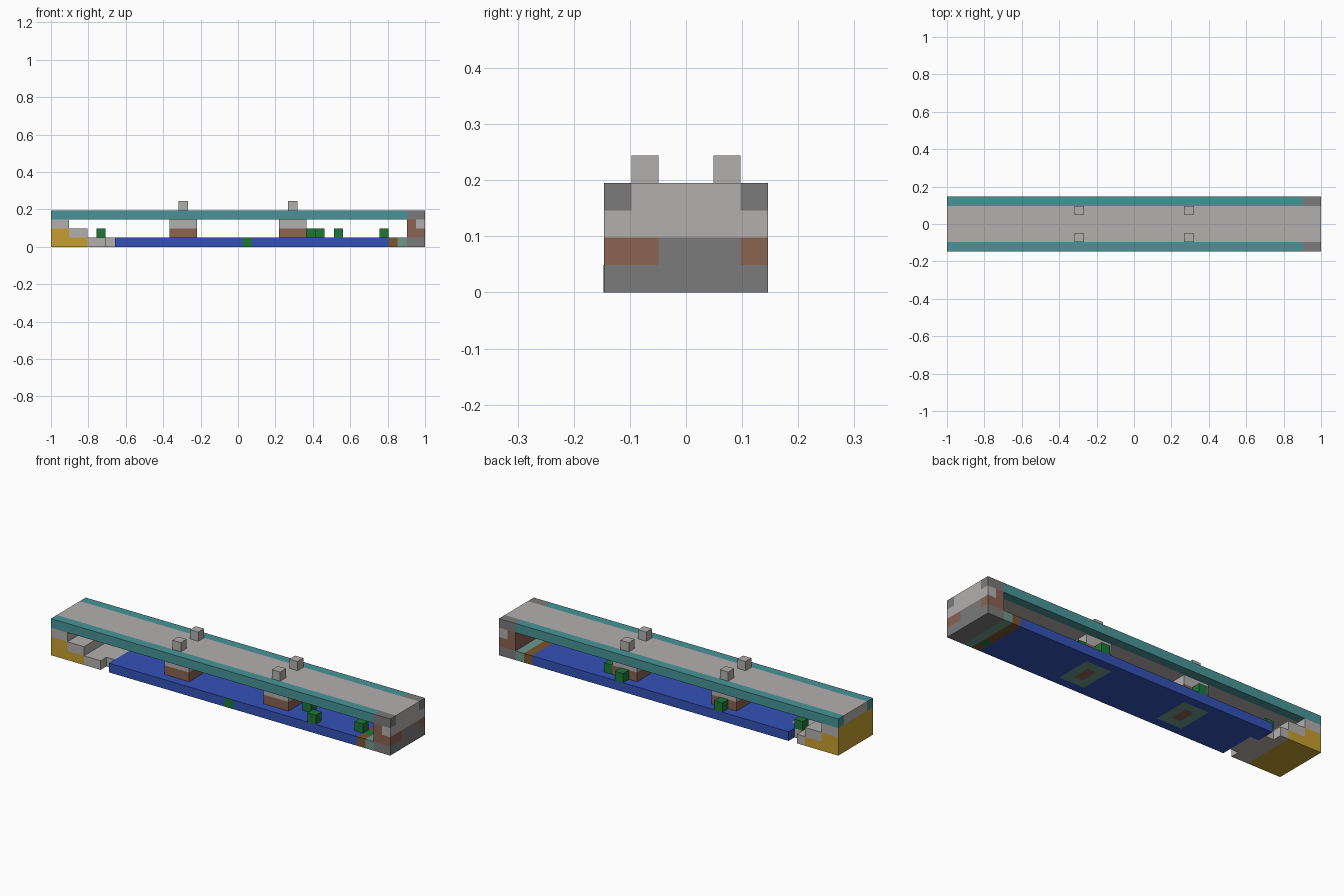
import bpy, bmesh, math
from mathutils import Vector

if "Cube" in bpy.data.objects:
    bpy.data.objects.remove(bpy.data.objects["Cube"], do_unlink=True)

U = 2 / 41          # block size: 41 long, 6 wide, 5 high


def linear(c):
    return c / 12.92 if c <= 0.04045 else ((c + 0.055) / 1.055) ** 2.4


COLOURS = {
    "light_stone": (0.70, 0.69, 0.68),
    "dark_stone": (0.48, 0.48, 0.48),
    "teal_edge": (0.28, 0.58, 0.59),
    "sand": (0.77, 0.62, 0.19),
    "water_blue": (0.20, 0.32, 0.71),
    "red_brown": (0.54, 0.39, 0.32),
    "earth_brown": (0.48, 0.33, 0.18),
    "sage": (0.43, 0.60, 0.54),
    "leaf_green": (0.11, 0.47, 0.21),
}
NAMES = list(COLOURS)
MATS = []
for mat_name, rgb in COLOURS.items():
    m = bpy.data.materials.new(mat_name)
    m.use_nodes = True
    col = tuple(linear(c) for c in rgb) + (1,)
    m.diffuse_color = col
    bsdf = next(n for n in m.node_tree.nodes if n.type == "BSDF_PRINCIPLED")
    bsdf.inputs["Base Color"].default_value = col
    bsdf.inputs["Roughness"].default_value = 0.8
    MATS.append(m)

DIRS = [Vector(d) for d in ((1, 0, 0), (-1, 0, 0), (0, 1, 0),
                            (0, -1, 0), (0, 0, 1), (0, 0, -1))]


def blocks(name, xs, ys, zs, rule):
    """Outer shell of a block volume; rule(i, j, k, normal) gives a colour or None."""
    bm = bmesh.new()
    up = Vector((0, 0, 1))
    cells = {(i, j, k) for i in range(*xs) for j in range(*ys) for k in range(*zs)
             if rule(i, j, k, up)}
    for cell in sorted(cells):
        for n in DIRS:
            if tuple(int(c + d) for c, d in zip(cell, n)) in cells:
                continue
            a = Vector((n.y, n.z, n.x))
            b = n.cross(a)
            mid = Vector(cell) + Vector((0.5, 0.5, 0.5)) + n / 2
            corners = [mid + (a * s + b * t) / 2
                       for s, t in ((-1, -1), (1, -1), (1, 1), (-1, 1))]
            f = bm.faces.new([bm.verts.new((p.x * U - 1, (p.y - 3) * U, p.z * U))
                              for p in corners])
            f.material_index = NAMES.index(rule(*cell, n))
    # Weld and merge flat areas of one colour
    bmesh.ops.remove_doubles(bm, verts=bm.verts[:], dist=U / 100)
    bmesh.ops.dissolve_limit(bm, angle_limit=math.radians(1), verts=bm.verts[:],
                             edges=bm.edges[:], delimit={"MATERIAL"})
    me = bpy.data.meshes.new(name)
    bm.to_mesh(me)
    bm.free()
    for m in MATS:
        me.materials.append(m)
    ob = bpy.data.objects.new(name, me)
    bpy.context.collection.objects.link(ob)
    return ob


def block(name, i, j, k, colour):
    return blocks(name, (i, i + 1), (j, j + 1), (k, k + 1), lambda *a: colour)


PIERS = (13, 25)
SHORE = (6, 7, 7, 7, 6, 5)      # where the stone shore ends in each row
WATER = (7, 7, 7, 7, 6, 6)      # where the water starts in each row


# River with pier footings and the right-hand bank strips
def river_rule(i, j, k, n):
    if i < WATER[j]:
        return None
    if i == 38:
        return "sage"
    if i == 37:
        return "leaf_green" if j == 1 else "earth_brown"
    for p in PIERS:
        if p <= i < p + 3 and 1 <= j <= 4:
            return "red_brown" if i == p + 1 and j in (2, 3) else "sage"
    return "water_blue"


blocks("river", (6, 39), (0, 6), (0, 1), river_rule)


# Stepped left bank
def left_rule(i, j, k, n):
    if i >= (SHORE[j], 4, 2)[k]:
        return None
    if n.x < 0 and i == 0:
        return "sand"
    return "sand" if i < (4, 2, 0)[k] else "light_stone"


blocks("left_bank", (0, 7), (0, 6), (0, 3), left_rule)


# Right abutment
def right_rule(i, j, k, n):
    if k == 0:
        return "dark_stone"
    if k == 2 and i == 40:
        return "light_stone"
    return "dark_stone" if k == 1 and i == 40 and j in (2, 3, 4) else "red_brown"


blocks("right_abutment", (39, 41), (0, 6), (0, 3), right_rule)


# Deck with coloured edges
def deck_rule(i, j, k, n):
    if j in (0, 5):
        return "dark_stone" if i >= 39 else "teal_edge"
    return "light_stone"


blocks("deck", (0, 41), (0, 6), (3, 4), deck_rule)

# Piers and the posts above them
for side, p in zip(("right", "left"), PIERS):
    blocks(side + "_pier", (p, p + 3), (1, 5), (1, 3),
           lambda i, j, k, n: "red_brown" if k == 1 else "light_stone")
    for row, j in (("front", 1), ("back", 4)):
        block(f"{side}_{row}_post", p + 1, j, 4, "light_stone")

# Plants on the water
for num, (i, j) in enumerate(((28, 4), (29, 2), (31, 0), (36, 1),
                              (26, 5), (14, 5), (5, 4))):
    block(f"plant_{num + 1}", i, j, 1, "leaf_green")

# Weed patch on the front side of the water
weed = block("weed_patch", 21, 0, 0, "leaf_green")
for v in weed.data.vertices:
    v.co.y = -3 * U + (0.002 if v.co.y > -2.5 * U else -0.001)
